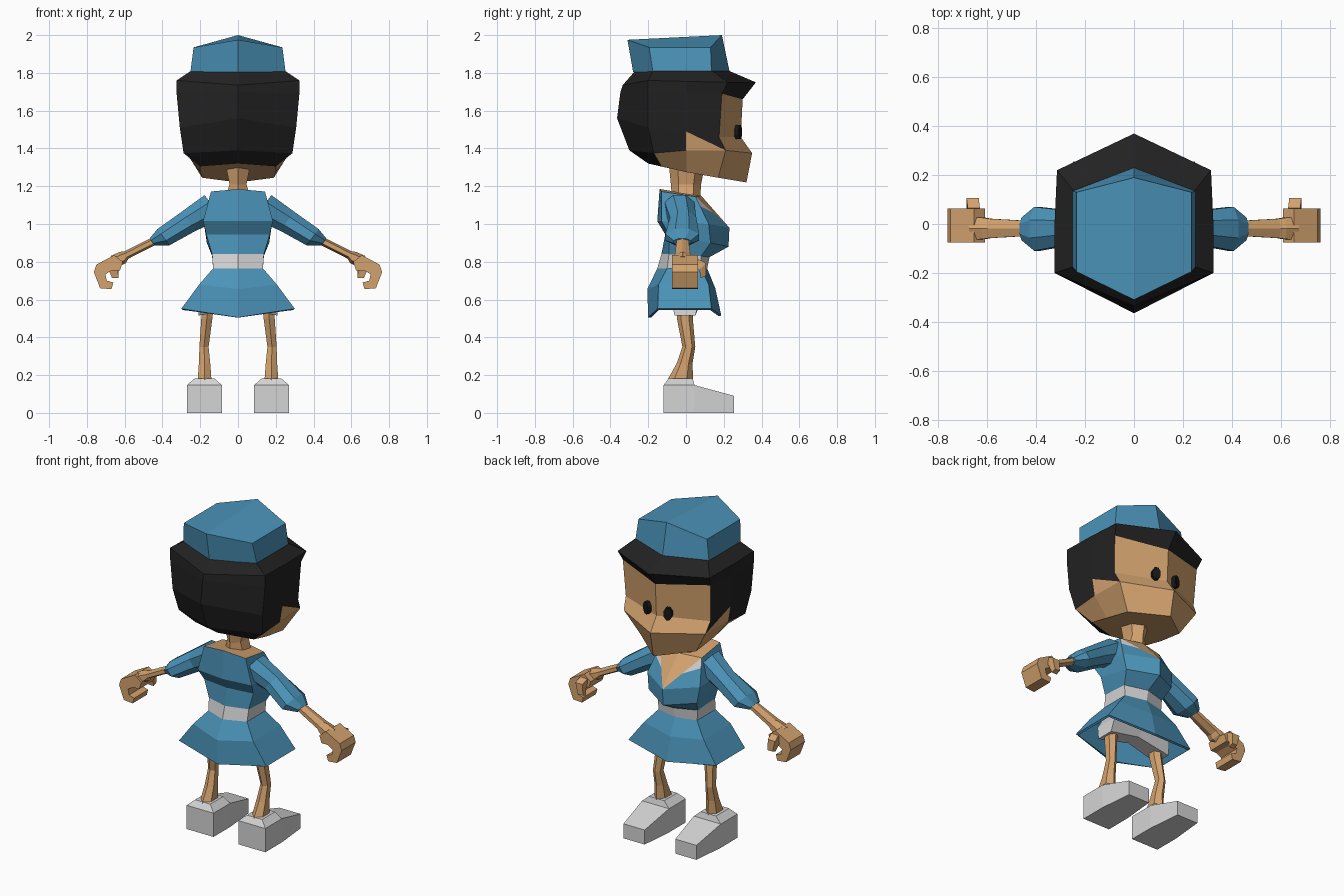
import bpy, bmesh, math
from mathutils import Vector

cube = bpy.data.objects.get("Cube")
if cube:
    bpy.data.objects.remove(cube, do_unlink=True)


def material(name, rgb):
    m = bpy.data.materials.new(name)
    m.use_nodes = True
    m.diffuse_color = (*rgb, 1)
    bsdf = m.node_tree.nodes["Principled BSDF"]
    bsdf.inputs["Base Color"].default_value = (*rgb, 1)
    bsdf.inputs["Roughness"].default_value = 0.9
    return m


BLUE, SKIN, BLACK, GREY, EYE = range(5)
MATS = [material("blue cloth", (0.07, 0.29, 0.48)),
        material("skin", (0.65, 0.36, 0.155)),
        material("black hair", (0.016, 0.016, 0.016)),
        material("light grey", (0.66, 0.66, 0.66)),
        material("eye black", (0.008, 0.008, 0.008))]


def finish(name, bm, colours, mirror=True):
    """Turn a bmesh into an object; colours is one key or one key per face."""
    keys = [colours] * len(bm.faces) if isinstance(colours, int) else colours
    used = sorted(set(keys))
    for f, k in zip(bm.faces, keys):
        f.material_index = used.index(k)
    me = bpy.data.meshes.new(name)
    bm.to_mesh(me)
    bm.free()
    for k in used:
        me.materials.append(MATS[k])
    ob = bpy.data.objects.new(name, me)
    bpy.context.collection.objects.link(ob)
    if mirror:
        ob.modifiers.new("Mirror", 'MIRROR')
    return ob


def half_loft(name, rows, colour, top=None, bottom=None, split=None):
    """Loft rows of points (back to front, +x half) downwards, then mirror.
    split(bm, grid, row, col) may return its own (face, colour) list."""
    bm = bmesh.new()
    g = [[bm.verts.new(p) for p in row] for row in rows]
    cols = []
    for r in range(len(g) - 1):
        for c in range(len(g[0]) - 1):
            special = split(bm, g, r, c) if split else None
            if special:
                for verts, k in special:
                    bm.faces.new(verts)
                    cols.append(k)
                continue
            bm.faces.new((g[r + 1][c], g[r + 1][c + 1], g[r][c + 1], g[r][c]))
            cols.append(colour(r, c) if callable(colour) else colour)
    if top is not None:
        bm.faces.new(g[0])
        cols.append(top)
    if bottom is not None:
        bm.faces.new(g[-1][::-1])
        cols.append(bottom)
    return finish(name, bm, cols)


def tube(name, rings, colour, sides=6, mirror=True):
    """Closed tube through rings of (centre, u radius vector, v radius vector)."""
    bm = bmesh.new()
    g = []
    for c, u, v in rings:
        c, u, v = Vector(c), Vector(u), Vector(v)
        angs = [2 * math.pi * (i + 0.5) / sides for i in range(sides)]
        g.append([bm.verts.new(c + u * math.cos(a) + v * math.sin(a)) for a in angs])
    for a, b in zip(g, g[1:]):
        for i in range(sides):
            j = (i + 1) % sides
            bm.faces.new((a[i], a[j], b[j], b[i]))
    bm.faces.new(g[0][::-1])
    bm.faces.new(g[-1])
    bmesh.ops.recalc_face_normals(bm, faces=bm.faces)
    return finish(name, bm, colour, mirror)


def block(name, end_a, end_b, colour):
    """Solid between two matching outlines."""
    bm = bmesh.new()
    a = [bm.verts.new(p) for p in end_a]
    b = [bm.verts.new(p) for p in end_b]
    n = len(a)
    for i in range(n):
        j = (i + 1) % n
        bm.faces.new((a[i], a[j], b[j], b[i]))
    bm.faces.new(a[::-1])
    bm.faces.new(b)
    bmesh.ops.recalc_face_normals(bm, faces=bm.faces)
    return finish(name, bm, colour)


def rect(x0, x1, y0, y1, z):
    return [(x0, y0, z), (x1, y0, z), (x1, y1, z), (x0, y1, z)]


# Hat: hexagonal, with a raised centre ridge
half_loft("hat", [
    [(0, -.31, 1.975), (.235, -.195, 1.935), (.235, .13, 1.935), (0, .19, 2.0)],
    [(0, -.28, 1.805), (.252, -.175, 1.805), (.252, .135, 1.805), (0, .23, 1.81)],
], BLUE, top=BLUE, bottom=BLUE)

# Head: hair and face in one shell; columns are back, back corner, side, front corner, front
head_rows = [
    [(0, -.27, 1.81), (.25, -.175, 1.81), (.25, 0, 1.81), (.25, .14, 1.81), (0, .23, 1.81)],
    [(0, -.335, 1.735), (.325, -.2, 1.76), (.325, 0, 1.755), (.315, .22, 1.75), (0, .37, 1.75)],
    [(0, -.347, 1.70), (.325, -.2, 1.69), (.32, 0, 1.69), (.30, .19, 1.69), (0, .30, 1.66)],
    [(0, -.365, 1.56), (.308, -.2, 1.51), (.305, 0, 1.49), (.29, .175, 1.46), (0, .29, 1.46)],
    [(0, -.30, 1.39), (.288, -.17, 1.375), (.288, 0, 1.39), (.28, .21, 1.39), (0, .35, 1.375)],
    [(0, -.2, 1.32), (.2, -.13, 1.305), (.2, 0, 1.275), (.19, .17, 1.245), (0, .32, 1.22)],
]


def head_colour(r, c):
    return SKIN if (c == 3 and r >= 2) or (r == 4 and c >= 1) else BLACK


def sideburn(bm, g, r, c):
    if (r, c) == (3, 2):
        a, b, d, e = g[4][2], g[4][3], g[3][3], g[3][2]
        return [((a, b, e), SKIN), ((b, d, e), BLACK)]


half_loft("head", head_rows, head_colour, top=BLACK, bottom=SKIN, split=sideburn)

# Eyes: small plates following the slanted face
n, side = Vector((.38, .92, 0)), Vector((.92, -.38, 0))
eye = Vector((.068, .268, 1.487))
tube("eyes", [(eye - n * .02, side * .026, (0, 0, .04)),
              (eye + n * .022, side * .026, (0, 0, .04))], EYE, 8)

# Neck
tube("neck", [((0, 0, 1.14), (.075, 0, 0), (0, .075, 0)),
              ((0, 0, 1.21), (.052, 0, 0), (0, .08, 0)),
              ((0, .005, 1.31), (.075, 0, 0), (0, .095, 0))], SKIN, 6, False)

# Torso: bodice with open V neckline, lapels and belt
torso_rows = [
    [(0, -.14, 1.185), (.143, -.13, 1.172), (.143, .05, 1.145), (0, .08, 1.15)],
    [(0, -.152, 1.015), (.185, -.13, 1.015), (.18, .12, 1.0), (0, .23, .98)],
    [(0, -.11, .945), (.168, -.09, .945), (.165, .13, .90), (0, .225, .88)],
    [(0, -.13, .84), (.137, -.09, .84), (.137, .08, .83), (0, .125, .825)],
    [(0, -.152, .765), (.132, -.10, .765), (.132, .08, .765), (0, .112, .765)],
]


def neckline(bm, g, r, c):
    if (r, c) == (0, 2):
        s, f, tip, low = g[0][2], g[0][3], g[1][3], g[1][2]
        p = bm.verts.new(s.co.lerp(tip.co, .5))
        q = bm.verts.new(s.co.lerp(low.co, .35))
        return [((s, p, f), SKIN), ((p, tip, f), SKIN),
                ((s, q, p), GREY), ((q, low, tip, p), BLUE)]


half_loft("torso", torso_rows, lambda r, c: GREY if r == 3 else BLUE,
          top=SKIN, split=neckline)

# Skirt: open flared shell
skirt = half_loft("skirt", [
    torso_rows[-1],
    [(0, -.205, .655), (.205, -.145, .68), (.205, .12, .68), (0, .155, .66)],
    [(0, -.2, .505), (.30, -.15, .552), (.30, .135, .552), (0, .187, .515)],
], BLUE)
shell = skirt.modifiers.new("Thickness", 'SOLIDIFY')
shell.thickness = .014
shell.offset = -1

# Shorts under the skirt
half_loft("shorts", [
    [(0, -.12, .68), (.15, -.09, .68), (.15, .07, .68), (0, .09, .68)],
    [(0, -.11, .60), (.20, -.08, .60), (.20, .07, .60), (0, .085, .60)],
    [(0, -.05, .56), (.21, -.06, .515), (.21, .05, .515), (0, .04, .56)],
], GREY, bottom=GREY)

# Legs
tube("legs", [((x, y, z), (rx, 0, 0), (0, ry, 0)) for x, y, z, rx, ry in (
    (.160, -.008, .57, .036, .044), (.165, -.006, .50, .034, .042),
    (.180, .015, .35, .028, .034), (.177, -.008, .26, .035, .042),
    (.177, -.03, .175, .042, .068))], SKIN)

# Shoes: wedge with a sloping toe, and a collar around the ankle
def shoe_end(x0, x1, y, h):
    return [(x0, y, 0), (x1, y, 0), (x1, y, h), (x0, y, h)]


block("shoe_heels", shoe_end(.085, .27, -.118, .147), shoe_end(.085, .27, .045, .147), GREY)
block("shoe_toes", shoe_end(.085, .27, .045, .147), shoe_end(.105, .25, .255, .09), GREY)
block("shoe_collars", rect(.085, .27, -.118, .045, .147), rect(.125, .23, -.092, .035, .182), GREY)

# Sleeves
tube("sleeves", [((x, y, z), (0, ry, 0), (rn * .6, 0, rn * .8)) for x, y, z, ry, rn in (
    (.13, -.035, 1.09, .085, .085), (.26, -.015, 1.015, .075, .068),
    (.395, -.02, .93, .097, .058), (.455, -.02, .905, .05, .024))], BLUE, 8)

# Forearms
tube("forearms", [((x, -.018, z), (0, ry, 0), (rn * .45, 0, rn * .89)) for x, z, ry, rn in (
    (.44, .912, .036, .022), (.59, .836, .046, .022),
    (.61, .822, .05, .034), (.66, .80, .055, .034))], SKIN)

# Hands: curled fist profile drawn in x and z, extruded along y
fist = [(.61, .80), (.655, .835), (.75, .785), (.763, .745), (.73, .66), (.67, .655),
        (.66, .69), (.695, .70), (.702, .735), (.665, .755), (.625, .755)]
block("hands", [(x, -.075, z) for x, z in fist], [(x, .063, z) for x, z in fist], SKIN)

# Thumbs
tube("thumbs", [((.655, .045, .80), (.035, 0, 0), (0, .03, .02)),
                ((.66, .088, .775), (.035, 0, 0), (0, .025, .025)),
                ((.65, .092, .72), (.024, 0, 0), (0, .02, .008))], SKIN, 4)
